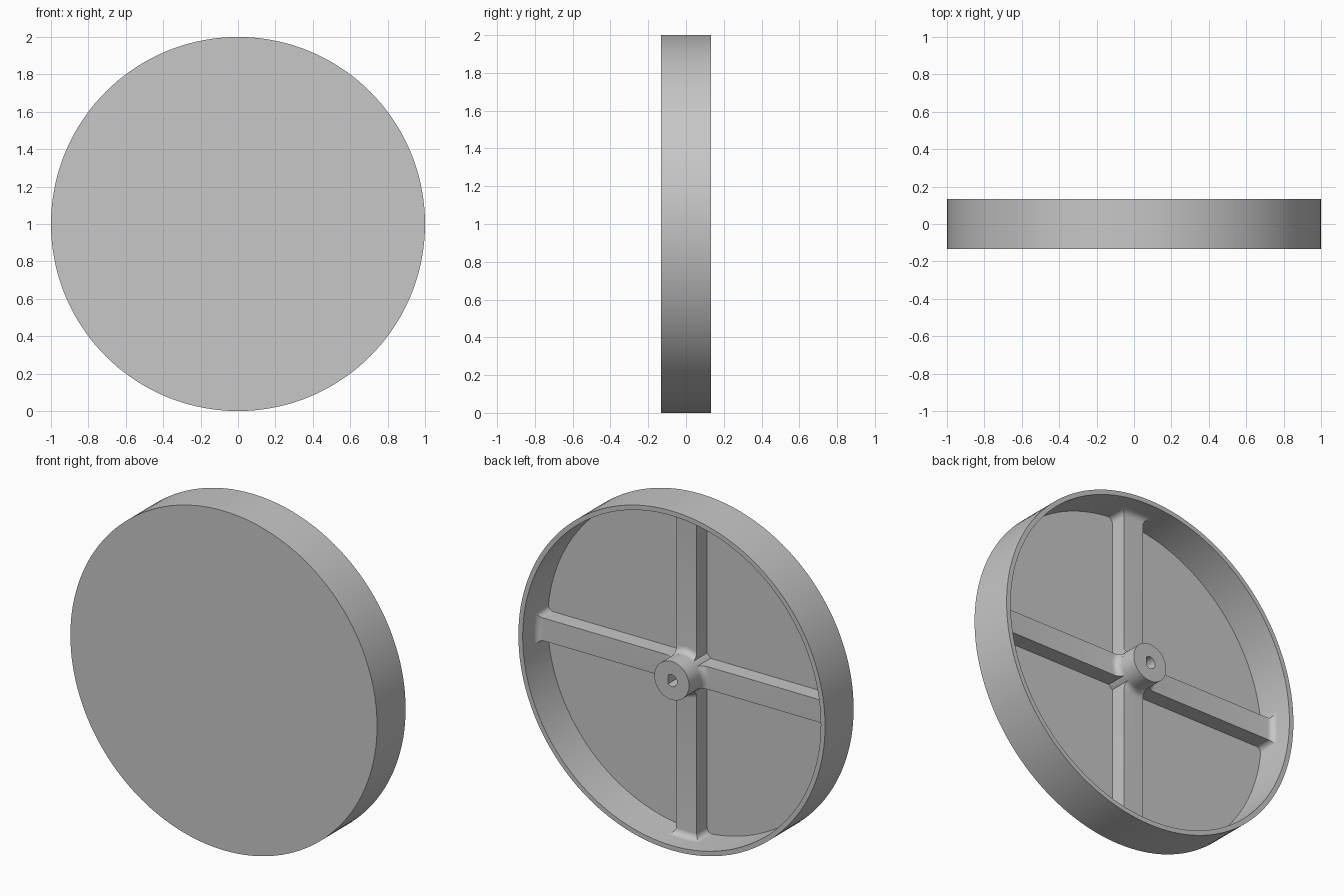
import bpy, bmesh, math
from mathutils import Matrix, Vector

if "Cube" in bpy.data.objects:
    bpy.data.objects.remove(bpy.data.objects["Cube"])

# Main sizes: y runs through the thickness, back is +y
HALF = 0.133
FLOOR = -0.1
WALL = 0.972
SPOKE_TOP = -0.004
SPOKE_HALF = 0.067
HUB = 0.113
FILLET = 0.036

grey = bpy.data.materials.new("light_grey")
grey.use_nodes = True
grey.diffuse_color = (0.57, 0.57, 0.57, 1)
grey.node_tree.nodes["Principled BSDF"].inputs["Base Color"].default_value = (0.57, 0.57, 0.57, 1)


def finish(bm, name):
    """Turn a bmesh into a smooth object centred on the wheel axis."""
    bmesh.ops.remove_doubles(bm, verts=bm.verts, dist=1e-5)
    bmesh.ops.recalc_face_normals(bm, faces=bm.faces)
    mesh = bpy.data.meshes.new(name)
    bm.to_mesh(mesh)
    bm.free()
    mesh.materials.append(grey)
    obj = bpy.data.objects.new(name, mesh)
    obj.location.z = 1
    bpy.context.collection.objects.link(obj)
    bpy.ops.object.select_all(action="DESELECT")
    obj.select_set(True)
    bpy.context.view_layer.objects.active = obj
    bpy.ops.object.shade_smooth_by_angle(angle=math.radians(35))
    return obj


def bridge(bm, a, b, closed=True):
    """Join two rows of vertices with quads."""
    n = len(a)
    for i in range(n if closed else n - 1):
        j = (i + 1) % n
        bm.faces.new((a[i], a[j], b[j], b[i]))


# Dish: flat front disc with a thin rim wall
bm = bmesh.new()
profile = [(0, -HALF), (1, -HALF), (1, HALF), (WALL, HALF), (WALL, FLOOR), (0, FLOOR)]
verts = [bm.verts.new((r, y, 0)) for r, y in profile]
edges = [bm.edges.new(pair) for pair in zip(verts, verts[1:])]
bmesh.ops.spin(bm, geom=verts + edges, cent=(0, 0, 0), axis=(0, 1, 0),
               angle=math.tau, steps=144)
finish(bm, "dish")

# Hub: round boss with a D-shaped blind bore
bm = bmesh.new()
angles = [math.tau * i / 64 for i in range(64)]


def ring(radius, y, flat=1):
    return [bm.verts.new((min(radius * math.cos(a), flat), y, radius * math.sin(a)))
            for a in angles]


rings = [ring(HUB, FLOOR), ring(HUB, HALF), ring(0.035, HALF, 0.024), ring(0.035, FLOOR, 0.024)]
for i in range(4):
    bridge(bm, rings[i], rings[(i + 1) % 4])
finish(bm, "hub")


def flare(distance):
    """Height of a concave fillet at a distance from the wall it meets."""
    d = min(max(distance, 0), FILLET)
    return FILLET - math.sqrt(FILLET ** 2 - (FILLET - d) ** 2)


# Spokes: bars filleted on top at the hub and on all sides at the rim
arc = [FILLET * (1 - math.sin(math.pi / 2 * i / 8)) for i in range(9)]
radii = [0.1] + [HUB + d for d in arc] + [WALL - d for d in reversed(arc)] + [0.985]
radii = [r for r in radii if r > 0]
for index, name in enumerate(("left_spoke", "top_spoke", "right_spoke", "bottom_spoke")):
    bm = bmesh.new()
    turn = Matrix.Rotation(-index * math.pi / 2, 3, "Y")
    sections = []
    for radius in sorted(radii):
        half = SPOKE_HALF + flare(WALL - radius)
        top = SPOKE_TOP + max(flare(radius - HUB), flare(WALL - radius))
        across = [half * (i / 5 - 1) for i in range(11)]
        points = [(-half, FLOOR - 0.01)] + [(u, top) for u in across] + [(half, FLOOR - 0.01)]
        sections.append([bm.verts.new(turn @ Vector((math.sqrt(radius ** 2 - u * u), y, u)))
                         for u, y in points])
    for a, b in zip(sections, sections[1:]):
        bridge(bm, a, b)
    bm.faces.new(sections[0])
    bm.faces.new(sections[-1])
    finish(bm, name)
